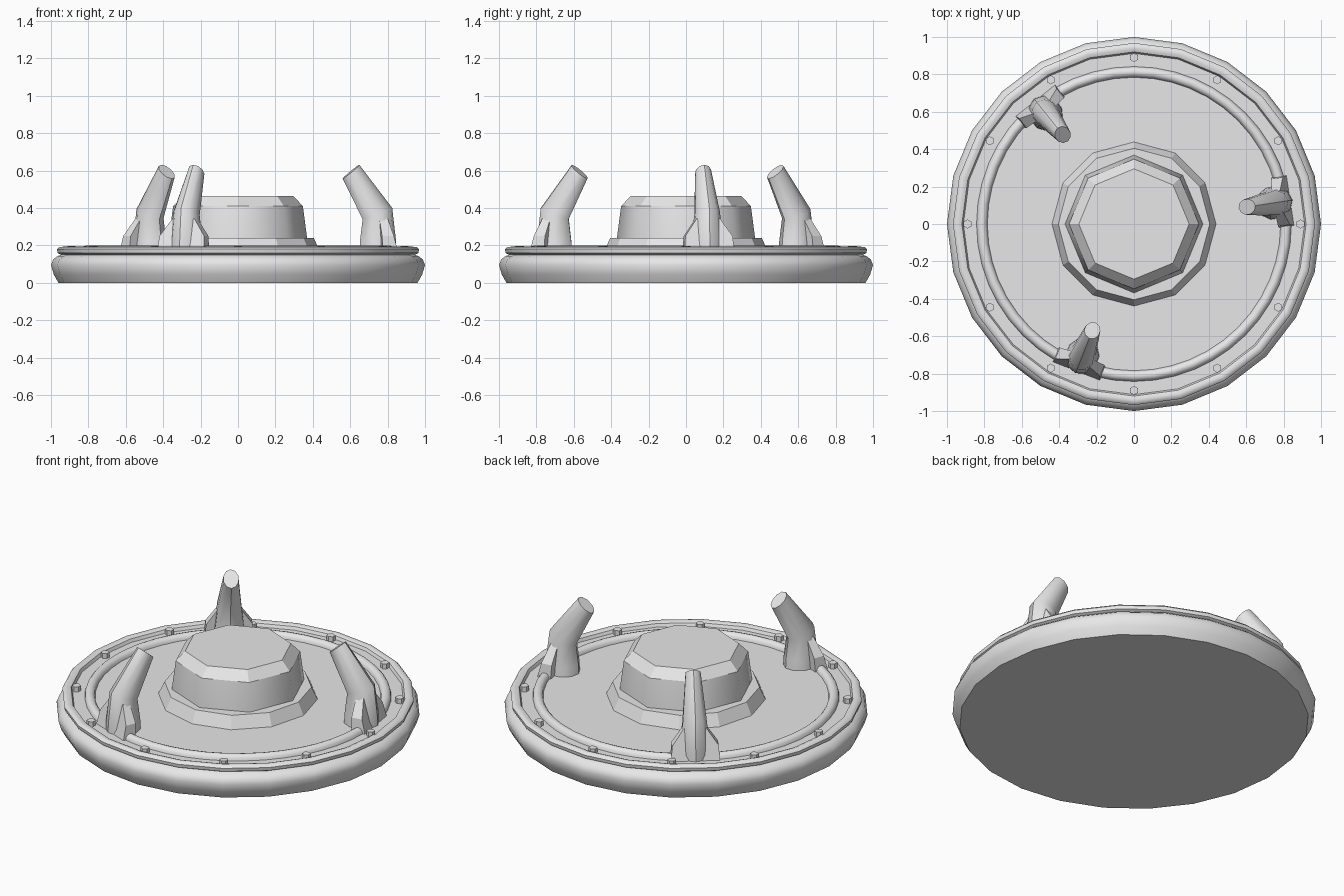
import bpy, bmesh
from math import pi, sin, cos, radians
from mathutils import Matrix, Vector

cube = bpy.data.objects.get("Cube")
if cube:
    bpy.data.objects.remove(cube)

grey = bpy.data.materials.new("plain grey")
grey.use_nodes = True
grey.diffuse_color = (0.8, 0.8, 0.8, 1)
grey.node_tree.nodes["Principled BSDF"].inputs["Base Color"].default_value = (0.8, 0.8, 0.8, 1)


def finish(bm, name, angle):
    bmesh.ops.recalc_face_normals(bm, faces=bm.faces)
    mesh = bpy.data.meshes.new(name)
    bm.to_mesh(mesh)
    bm.free()
    mesh.materials.append(grey)
    mesh.shade_smooth()
    mesh.set_sharp_from_angle(angle=radians(angle))
    obj = bpy.data.objects.new(name, mesh)
    bpy.context.collection.objects.link(obj)
    return obj


def skin(bm, rings, cap_start=True, cap_end=True):
    """Join equal rings of points with quads, with optional end caps."""
    loops = [[bm.verts.new(p) for p in ring] for ring in rings]
    n = len(loops[0])
    for a, b in zip(loops, loops[1:]):
        for i in range(n):
            j = (i + 1) % n
            bm.faces.new((a[i], a[j], b[j], b[i]))
    if cap_start:
        bm.faces.new(loops[0][::-1])
    if cap_end:
        bm.faces.new(loops[-1])


def lathe(name, profile, sides, angle=32, caps=(True, True)):
    turns = [2 * pi * i / sides for i in range(sides)]
    bm = bmesh.new()
    skin(bm, [[(r * cos(t), r * sin(t), z) for t in turns] for r, z in profile], *caps)
    return finish(bm, name, angle)


# Round base with bulging side, groove and raised lip around a recessed deck
lathe("base_disc", [(0.96, 0), (0.985, 0.045), (1.0, 0.095), (0.988, 0.125),
                    (0.965, 0.143), (0.945, 0.15), (0.965, 0.16), (0.968, 0.18),
                    (0.957, 0.191), (0.938, 0.193), (0.92, 0.186), (0.912, 0.168)], 24, 40)

# Half-round ring on the deck
lathe("deck_ring", [(0.813 + 0.029 * cos(a), 0.168 + 0.031 * sin(a))
                    for a in [pi * i / 6 for i in range(7)]], 48, 40, (False, False))

# Central collar and faceted dome
lathe("dome_collar", [(0.44, 0.165), (0.405, 0.24), (0.36, 0.24)], 12, 25)
lathe("dome_wall", [(0.37, 0.2), (0.368, 0.25), (0.347, 0.41)], 8, 60, (True, False))
lathe("dome_cap", [(0.347, 0.41), (0.295, 0.465)], 8, 20, (False, True))

# Hexagonal bolts in the channel
for i in range(12):
    t = pi * i / 6
    bm = bmesh.new()
    bmesh.ops.create_cone(bm, cap_ends=True, segments=6, radius1=0.024, radius2=0.024,
                          depth=0.04, matrix=Matrix.Translation((0.89 * cos(t), 0.89 * sin(t), 0.178)))
    finish(bm, f"bolt_{i + 1}", 30)


# Inward-bent prongs: (radius, height, half depth, half depth tilt, half width)
SECTIONS = [(0.757, 0.16, 0.1, 0, 0.09), (0.757, 0.22, 0.098, 0, 0.086),
            (0.754, 0.37, 0.08, 0.03, 0.069), (0.611, 0.594, 0.045, 0.037, 0.043)]


def prong(name, spin):
    bm = bmesh.new()
    turns = [2 * pi * i / 10 for i in range(10)]
    skin(bm, [[(r + d * cos(t), w * sin(t), z + k * cos(t)) for t in turns]
              for r, z, d, k, w in SECTIONS])
    bmesh.ops.rotate(bm, verts=bm.verts, matrix=Matrix.Rotation(spin, 3, "Z"))
    finish(bm, name, 38)


# Side gussets: a tapering slab from the prong flank down to the deck
def gusset(name, spin, side):
    outline = [(0.04, 0.16), (0.135, 0.16), (0.128, 0.25), (0.062, 0.345), (0.04, 0.345)]
    bm = bmesh.new()
    skin(bm, [[(r + (0.345 - z) * lean, side * w, z) for w, z in outline]
              for r, lean in ((0.755, 0.05), (0.8, 0.25))])
    bmesh.ops.rotate(bm, verts=bm.verts, matrix=Matrix.Rotation(spin, 3, "Z"))
    finish(bm, name, 20)


for label, degrees in (("left", 8.6), ("back", 128.6), ("front", 248.6)):
    prong(f"{label}_prong", radians(degrees))
    for side, word in ((1, "a"), (-1, "b")):
        gusset(f"{label}_prong_gusset_{word}", radians(degrees), side)
